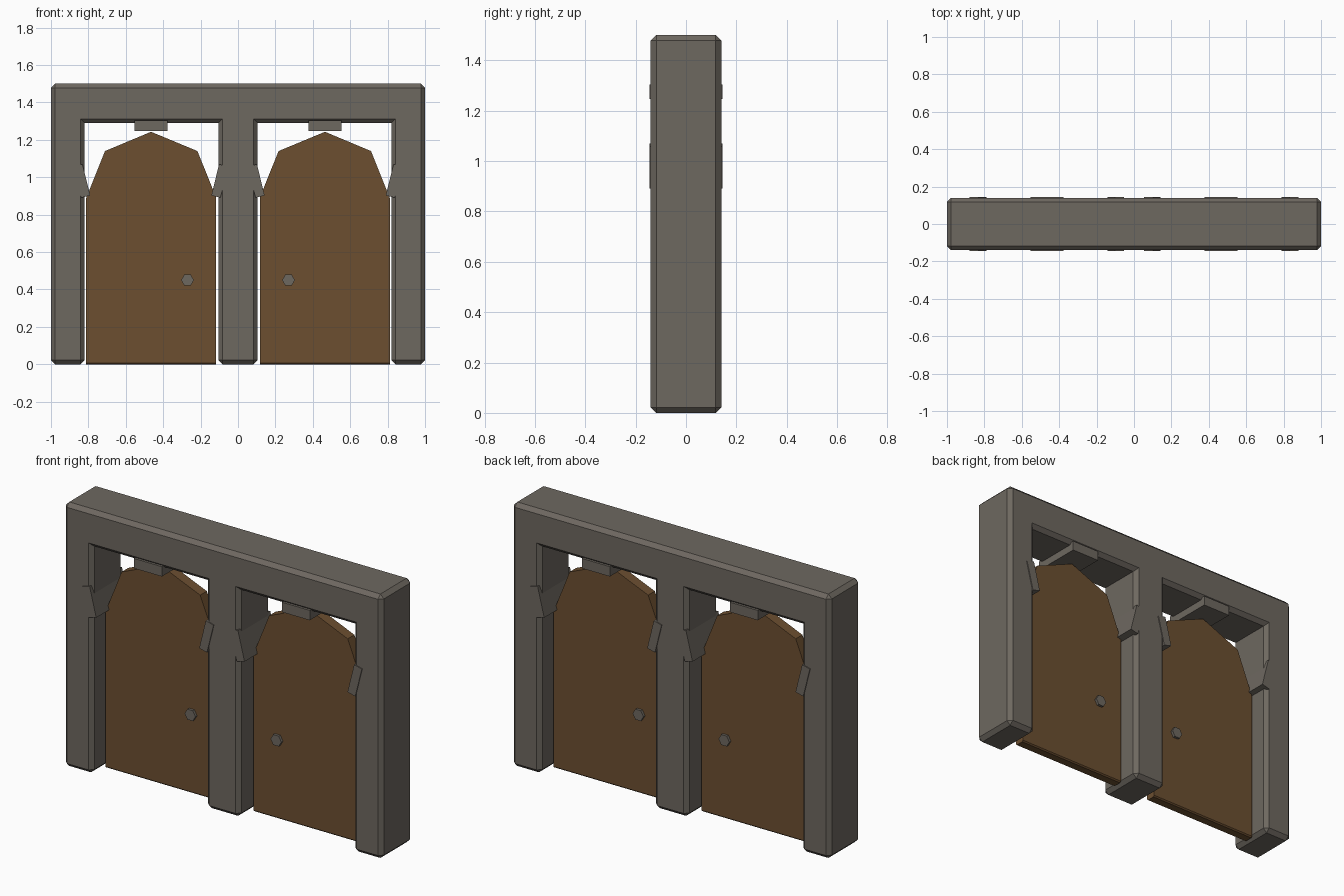
import bpy
import bmesh
from math import radians
from mathutils import Matrix

old = bpy.data.objects.get("Cube")
if old:
    bpy.data.objects.remove(old, do_unlink=True)


def material(name, color):
    mat = bpy.data.materials.new(name)
    mat.use_nodes = True
    mat.diffuse_color = color
    mat.node_tree.nodes["Principled BSDF"].inputs["Base Color"].default_value = color
    return mat


STONE = material("grey stone", (0.155, 0.138, 0.117, 1))
WOOD = material("brown wood", (0.150, 0.078, 0.030, 1))


def finish(name, bm, mat):
    bmesh.ops.recalc_face_normals(bm, faces=bm.faces[:])
    mesh = bpy.data.meshes.new(name)
    bm.to_mesh(mesh)
    bm.free()
    mesh.materials.append(mat)
    obj = bpy.data.objects.new(name, mesh)
    bpy.context.collection.objects.link(obj)
    return obj


def box(name, x0, x1, z0, z1, depth, bevel=0, tilt=0):
    """Stone block centred on y = 0, optionally chamfered and tilted about y."""
    bm = bmesh.new()
    bmesh.ops.create_cube(bm, size=1)
    bmesh.ops.scale(bm, vec=(x1 - x0, depth, z1 - z0), verts=bm.verts)
    if bevel:
        bmesh.ops.bevel(bm, geom=bm.edges[:], offset=bevel, segments=1,
                        affect='EDGES', profile=0.5)
    place = Matrix.Translation(((x0 + x1) / 2, 0, (z0 + z1) / 2))
    bm.transform(place @ Matrix.Rotation(radians(tilt), 4, 'Y'))
    return finish(name, bm, STONE)


def door(name, side):
    """Pointed slab extruded through its thickness."""
    outline = [(0.118, 0), (0.813, 0), (0.813, 0.885), (0.711, 1.14),
               (0.465, 1.243), (0.217, 1.14), (0.118, 0.895)]
    bm = bmesh.new()
    face = bm.faces.new([bm.verts.new((side * x, -0.03, z)) for x, z in outline])
    slab = bmesh.ops.extrude_face_region(bm, geom=[face])
    moved = [v for v in slab["geom"] if isinstance(v, bmesh.types.BMVert)]
    bmesh.ops.translate(bm, vec=(0, 0.06, 0), verts=moved)
    low = [e for e in bm.edges if all(v.co.z < 0.01 for v in e.verts)
           and abs(e.verts[0].co.x - e.verts[1].co.x) > 0.1]
    bmesh.ops.bevel(bm, geom=low, offset=0.007, segments=1,
                    affect='EDGES', profile=0.5)
    return finish(name, bm, WOOD)


def knob(name, x):
    """Six-sided knob showing on both faces of the door."""
    bm = bmesh.new()
    bmesh.ops.create_cone(bm, cap_ends=True, segments=6, radius1=0.034,
                          radius2=0.034, depth=0.09)
    bm.transform(Matrix.Rotation(radians(30), 4, 'Z'))
    # keep a corner pointing along x
    if max(v.co.x for v in bm.verts) < 0.032:
        bm.transform(Matrix.Rotation(radians(30), 4, 'Z'))
    bm.transform(Matrix.Translation((x, 0, 0.45)) @ Matrix.Rotation(radians(90), 4, 'X'))
    return finish(name, bm, STONE)


# Frame: three posts and a lintel
DEPTH, CHAMFER = 0.28, 0.022
box("centre_post", -0.105, 0.105, 0, 1.45, DEPTH, CHAMFER)
box("lintel", -0.95, 0.95, 1.29, 1.5, DEPTH, CHAMFER)

for side, label in ((1, "left"), (-1, "right")):
    lo, hi = sorted((side * 0.82, side))
    box(label + "_post", lo, hi, 0, 1.5, DEPTH, CHAMFER)

    # Tilted brackets on both sides of the opening
    for part, x, lean in (("outer", 0.835, 14), ("inner", 0.0975, -14)):
        cx = side * x
        box(f"{label}_{part}_bracket", cx - 0.025, cx + 0.025, 0.894, 1.066,
            0.29, tilt=side * lean)

    # Keystone under the lintel
    cx = side * 0.465
    box(label + "_keystone", cx - 0.088, cx + 0.088, 1.247, 1.303, 0.29)

    # Door with its knob
    door(label + "_door", side)
    knob(label + "_knob", side * 0.27)
